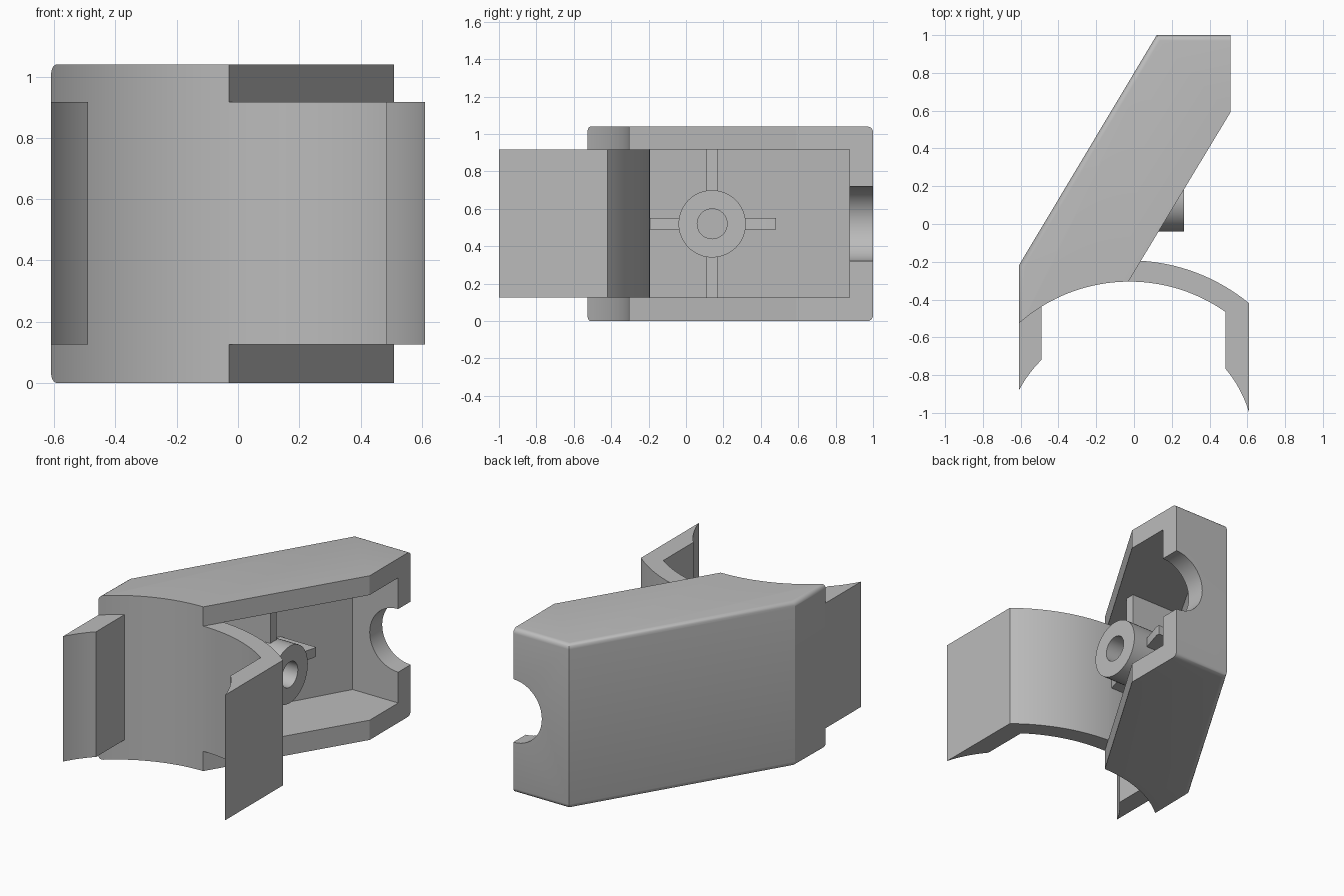
import bpy, bmesh, math
from mathutils import Matrix

cube = bpy.data.objects.get("Cube")
if cube:
    bpy.data.objects.remove(cube, do_unlink=True)

grey = bpy.data.materials.new("plain grey")
grey.use_nodes = True
grey.diffuse_color = (0.5, 0.5, 0.5, 1)
grey.node_tree.nodes["Principled BSDF"].inputs["Base Color"].default_value = (0.5, 0.5, 0.5, 1)

# Shared dimensions
CX, CY = -0.024, -1.19            # centre of the clip arcs
R_IN, R_OUT, R_TIP = 0.885, 0.997, 0.662
HEIGHT, LOW, HIGH = 1.04, 0.125, 0.918
MID = HEIGHT / 2


def arc(radius, x0, x1, steps=24):
    """Points on the upper side of a clip circle between two x positions."""
    a0, a1 = (math.acos((x - CX) / radius) for x in (x0, x1))
    angles = [a0 + (a1 - a0) * i / steps for i in range(steps + 1)]
    return [(CX + radius * math.cos(a), CY + radius * math.sin(a)) for a in angles]


def wall_x(y):
    """Inner face of the slanted back wall."""
    return -0.503 + (y + 0.284) * 0.5985


def finish(name, bm):
    bmesh.ops.recalc_face_normals(bm, faces=bm.faces)
    mesh = bpy.data.meshes.new(name)
    bm.to_mesh(mesh)
    bm.free()
    mesh.materials.append(grey)
    obj = bpy.data.objects.new(name, mesh)
    bpy.context.collection.objects.link(obj)
    return obj


def prism(name, outline, z0, z1, round_edge=None):
    bm = bmesh.new()
    base = bm.faces.new([bm.verts.new((x, y, z0)) for x, y in outline])
    top = bmesh.ops.extrude_face_region(bm, geom=[base])["geom"]
    verts = [v for v in top if isinstance(v, bmesh.types.BMVert)]
    bmesh.ops.translate(bm, verts=verts, vec=(0, 0, z1 - z0))
    if round_edge:
        edges = [e for e in bm.edges if round_edge(*(v.co for v in e.verts))]
        bmesh.ops.bevel(bm, geom=edges, offset=0.03, segments=5, profile=0.5, affect='EDGES')
    return finish(name, bm)


def cylinder(name, radius, axis, centre, length, back=None):
    bm = bmesh.new()
    bmesh.ops.create_cone(bm, cap_ends=True, segments=48, radius1=radius, radius2=radius, depth=length)
    turn = Matrix.Rotation(math.pi / 2, 4, 'Y' if axis == 'X' else 'X')
    bmesh.ops.transform(bm, matrix=Matrix.Translation(centre) @ turn, verts=bm.verts)
    if back is not None:          # rear cap follows the slanted wall
        for v in bm.verts:
            if v.co.x < centre[0]:
                v.co.x = wall_x(v.co.y) + back
    return finish(name, bm)


def select(obj):
    bpy.ops.object.select_all(action='DESELECT')
    obj.select_set(True)
    bpy.context.view_layer.objects.active = obj


def combine(obj, other, operation):
    mod = obj.modifiers.new("cut", 'BOOLEAN')
    mod.operation, mod.object, mod.solver = operation, other, 'EXACT'
    select(obj)
    bpy.ops.object.modifier_apply(modifier=mod.name)
    bpy.data.objects.remove(other, do_unlink=True)


# Housing: slanted block with a concave front end and rounded rear rims
back_path = [(-0.61, -0.22), (0.12, 1.0), (0.51, 1.0)]
front_arc = arc(R_IN, -0.03, -0.61)


def rear_rim(a, b):
    def on_back(p):
        return p.x < -0.605 or p.y > 0.99
    return abs(a.z - b.z) < 0.001 and on_back(a) and on_back(b)


housing = prism("housing", back_path + [(0.51, 0.59)] + front_arc, 0, HEIGHT, rear_rim)

# Cavity open toward the slanted front, and a half-round notch in the end wall
cavity = prism("cavity_cutter", arc(R_OUT, -0.49, 0.3)
               + [(0.8, -0.25), (0.8, 0.875), (wall_x(0.875), 0.875)], LOW, HIGH)
combine(housing, cavity, 'DIFFERENCE')
combine(housing, cylinder("notch_cutter", 0.2, 'Y', (0.51, 0.95, MID), 0.3), 'DIFFERENCE')

# Clip: curved band with one leg on each side
right_leg = arc(R_TIP, -0.61, -0.49, 8)
left_leg = arc(R_TIP, 0.485, 0.61, 8)
band = prism("clip_band_and_left_leg",
             arc(R_OUT, 0.034, 0.61) + left_leg[::-1] + arc(R_IN, 0.485, -0.03), LOW, HIGH)
leg = prism("clip_right_leg", arc(R_IN, -0.61, -0.49, 8) + right_leg[::-1], LOW, HIGH)

# Boss with crossed ribs and a blind hole
boss = cylinder("boss_with_ribs", 0.18, 'X', (0.165, 0.14, MID), 0.2, back=-0.03)
upright = prism("upright_rib", [(wall_x(0.11) - 0.03, 0.11), (0.15, 0.11), (0.15, 0.17),
                                (wall_x(0.17) - 0.03, 0.17)], LOW, HIGH)
level = prism("level_rib", [(-0.47, -0.27), (-0.25, -0.25), (0.0, -0.23), (0.21, 0.46),
                            (0.21, 0.48), (wall_x(0.48) - 0.03, 0.48)], MID - 0.03, MID + 0.03)
combine(boss, upright, 'UNION')
combine(boss, level, 'UNION')
combine(boss, cylinder("hole_cutter", 0.08, 'X', (0.2, 0.14, MID), 0.3, back=-0.01), 'DIFFERENCE')

for part in (housing, band, leg, boss):
    select(part)
    bpy.ops.object.shade_smooth_by_angle(angle=math.radians(30))
